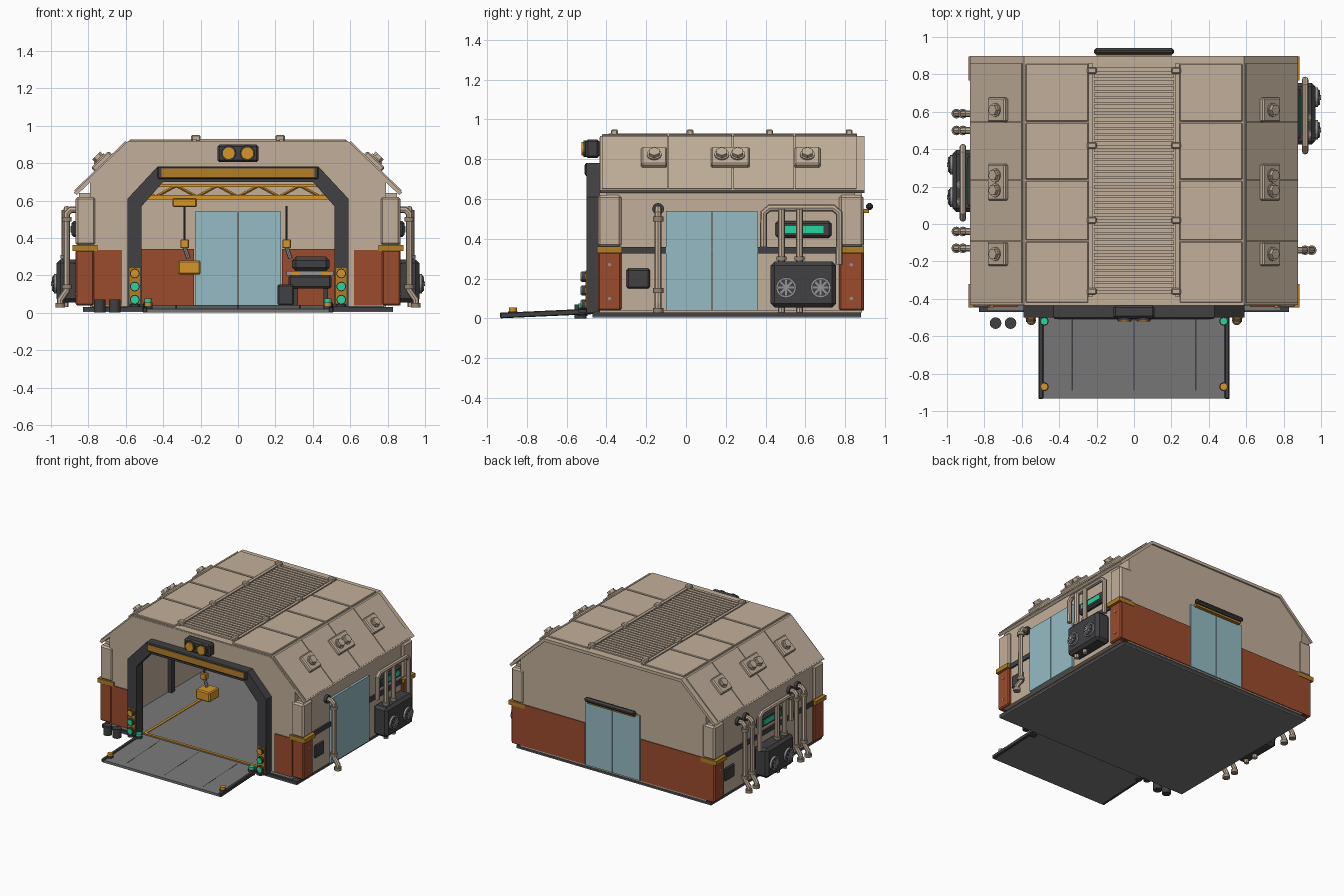
import bpy, bmesh, math
from mathutils import Vector, Matrix

if "Cube" in bpy.data.objects:
    bpy.data.objects.remove(bpy.data.objects["Cube"])


def material(name, *rgb):
    mat = bpy.data.materials.new(name)
    mat.use_nodes = True
    mat.diffuse_color = (*rgb, 1)
    mat.node_tree.nodes["Principled BSDF"].inputs["Base Color"].default_value = (*rgb, 1)
    return mat


TAN = material("sand panel", .54, .43, .325)
SHADE = material("dark sand", .3, .24, .18)
BRICK = material("rust red", .33, .07, .026)
ORANGE = material("safety orange", .66, .3, .022)
MUSTARD = material("dull mustard", .45, .21, .02)
DARK = material("charcoal", .052, .052, .056)
GREY = material("deck grey", .19, .19, .19)
TEAL = material("door blue", .3, .5, .55)
GREEN = material("signal green", .022, .66, .35)
STEEL = material("steel", .3, .3, .32)


def finish(name, bm, mat, bevel=0):
    bmesh.ops.recalc_face_normals(bm, faces=bm.faces)
    mesh = bpy.data.meshes.new(name)
    bm.to_mesh(mesh)
    bm.free()
    mesh.materials.append(mat)
    obj = bpy.data.objects.new(name, mesh)
    bpy.context.collection.objects.link(obj)
    if bevel:
        mod = obj.modifiers.new("bevel", "BEVEL")
        mod.width, mod.segments = bevel, 1
    return obj


def box(name, mat, xs, ys, zs, bevel=0, turn=None):
    """Box from x, y and z ranges, optionally turned about its own centre."""
    bm = bmesh.new()
    bmesh.ops.create_cube(bm, size=1)
    spans = [sorted(r) for r in (xs, ys, zs)]
    size = [b - a for a, b in spans]
    mid = Vector([(a + b) / 2 for a, b in spans])
    bm.transform(Matrix.Translation(mid) @ (turn or Matrix()) @ Matrix.Diagonal((*size, 1)))
    return finish(name, bm, mat, bevel)


def prism(name, mat, outline, y0, y1):
    """Extrude an x-z outline along y."""
    bm = bmesh.new()
    face = bm.faces.new([bm.verts.new((x, y0, z)) for x, z in outline])
    new = bmesh.ops.extrude_face_region(bm, geom=[face])["geom"]
    bmesh.ops.translate(bm, vec=(0, y1 - y0, 0), verts=[v for v in new if isinstance(v, bmesh.types.BMVert)])
    return finish(name, bm, mat)


def rod(name, mat, start, end, radius, sides=12):
    start, end = Vector(start), Vector(end)
    axis = end - start
    bm = bmesh.new()
    bmesh.ops.create_cone(bm, cap_ends=True, segments=sides, radius1=radius, radius2=radius, depth=axis.length)
    bm.transform(Matrix.Translation((start + end) / 2) @ axis.to_track_quat("Z", "Y").to_matrix().to_4x4())
    return finish(name, bm, mat)


def pipe(name, points, radius=.018):
    curve = bpy.data.curves.new(name, "CURVE")
    curve.dimensions, curve.bevel_depth, curve.bevel_resolution = "3D", radius, 2
    curve.use_fill_caps = True
    line = curve.splines.new("POLY")
    line.points.add(len(points) - 1)
    for point, co in zip(line.points, points):
        point.co = (*co, 1)
    curve.materials.append(TAN)
    obj = bpy.data.objects.new(name, curve)
    bpy.context.collection.objects.link(obj)
    bpy.ops.object.select_all(action="DESELECT")
    obj.select_set(True)
    bpy.context.view_layer.objects.active = obj
    bpy.ops.object.convert(target="MESH")
    bpy.ops.object.shade_smooth_by_angle()


def mirrored(half):
    return half + [(-x, z) for x, z in reversed(half)]


FRONT, BACK, FLOOR, BELT, WALL = -.435, .885, .035, .335, .85
SLOPE = math.atan2(.275, .285)

# Floor, deck and painted guide lines
box("floor_underside", GREY, (-.83, .83), (-.47, .88), (.004, .01))
box("floor_slab", DARK, (-.83, .83), (-.47, .88), (.01, .03))
box("deck", GREY, (-.78, .78), (-.46, .85), (.03, FLOOR))
for s in (-1, 1):
    box("floor_line_side", ORANGE, (s * .5, s * .48), (-.42, .4), (FLOOR, .04))
box("floor_line_front", ORANGE, (-.5, .5), (-.44, -.42), (FLOOR, .04))

# Front wall with arched opening, and back wall
prism("front_wall", TAN, mirrored([(.53, .03), (.79, .03), (.79, .715), (.585, .91)])
      + [(-.53, .03), (-.53, .58), (-.41, .71), (.41, .71), (.53, .58)], FRONT, -.4)
prism("back_wall", TAN, mirrored([(.79, .03), (.79, .715), (.585, .91)]), .85, BACK)
for s in (-1, 1):
    box("front_panel", BRICK, (s * .62, s * .77), (FRONT, -.443), (.04, BELT))
    box("back_panel", BRICK, (s * .235, s * .86), (BACK, .892), (.04, .36))
    box("inner_back_panel", BRICK, (s * .235, s * .77), (.841, .85), (.04, .34))
    box("side_wall", TAN, (s * .76, s * WALL), (-.4, .85), (.04, .64))
    box("upper_wall", TAN, (s * .75, s * .79), (FRONT, BACK), (.03, .72))
    box("side_belt", DARK, (s * WALL, s * .862), (-.33, .78), (.325, .36))
    box("inner_rib", DARK, (s * .72, s * .75), (.22, .26), (FLOOR, .7))
    # Corner posts
    for y0, y1 in ((-.443, -.325), (.77, .891)):
        box("post_base", BRICK, (s * .77, s * .868), (y0, y1), (.04, BELT), .008)
        box("post_top", TAN, (s * .76, s * .868), (y0, y1), (.36, .62), .012)
        box("post_band", MUSTARD, (s * .75, s * .885), (y0 - .004, y1 + .004), (.33, .362))
        for z in (.1, .27):
            rod("post_bolt", STEEL, (s * .86, (y0 + y1) / 2, z), (s * .873, (y0 + y1) / 2, z), .009, 6)

# Roof shell
prism("roof_shell", TAN, mirrored([(.878, .643), (.588, .918)])[::-1]
      + mirrored([(.862, .63), (.58, .895)]), -.433, .897)

# Roof plates, slope plates and vents
seams = [-.425, -.09, .235, .545, .86]
for s in (-1, 1):
    lean = Matrix.Rotation(s * SLOPE, 4, "Y")
    normal = Vector((s * math.sin(SLOPE), 0, math.cos(SLOPE)))
    for y0, y1 in zip(seams, seams[1:]):
        box("roof_plate", TAN, (s * .245, s * .58), (y0 + .004, y1 - .004), (.91, .927), .004)
        mid = Vector((s * .734, 0, .781)) + normal * .001
        box("slope_plate", TAN, (mid.x - .19, mid.x + .19), (y0 + .003, y1 - .003),
            (mid.z - .006, mid.z + .006), 0, lean)
    for y0, y1, knobs in ((-.225, -.095, [-.16]), (.125, .32, [.18, .26]), (.545, .675, [.61])):
        mid = Vector((s * .727, 0, .808))
        box("vent_plate", TAN, (mid.x - .065, mid.x + .065), (y0, y1), (mid.z - .018, mid.z + .018), .008, lean)
        for y in knobs:
            base = mid + Vector((0, y, 0))
            rod("vent_collar", TAN, base, base + normal * .026, .037, 12)
            rod("vent_knob", TAN, base, base + normal * .045, .03, 6)
    box("ridge_rail", TAN, (s * .222, s * .242), (-.39, .86), (.91, .93))
    for y in (-.36, .02, .42, .82):
        box("rail_clip", TAN, (s * .2, s * .25), (y - .017, y + .017), (.915, .95), .006)

# Ribbed roof strip
rib = box("roof_ribs", TAN, (-.215, .215), (-.375, -.352), (.91, .928))
array = rib.modifiers.new("repeat", "ARRAY")
array.count, array.use_relative_offset, array.use_constant_offset = 37, False, True
array.constant_offset_displace = (0, .033, 0)

# Entrance frame with light strip and signal lamps
prism("entrance_frame", DARK, mirrored([(.515, .03), (.59, .03), (.59, .61), (.43, .782)])
      + [(-.515, .03), (-.515, .57), (-.4, .7), (.4, .7), (.515, .57)], -.5, -.43)
box("frame_beam", DARK, (-.43, .43), (-.507, -.44), (.715, .782), .006)
box("beam_strip", MUSTARD, (-.41, .41), (-.51, -.5), (.727, .77))
for s in (-1, 1):
    box("lamp_plate", MUSTARD, (s * .525, s * .58), (-.506, -.5), (.05, .24))
    for z, mat in ((.21, ORANGE), (.14, GREEN), (.07, GREEN)):
        rod("lamp_hood", DARK, (s * .552, -.5, z), (s * .552, -.525, z), .026)
        rod("signal_lamp", mat, (s * .552, -.5, z), (s * .552, -.53, z), .021)
    rod("frame_foot", DARK, (s * .55, -.515, .03), (s * .55, -.515, .045), .026)

# Twin floodlight above the entrance
box("floodlight_box", DARK, (-.11, .11), (-.505, FRONT), (.805, .9), .012)
for s in (-1, 1):
    rod("floodlight_ring", DARK, (s * .05, -.5, .853), (s * .05, -.515, .853), .041, 16)
    rod("floodlight", ORANGE, (s * .05, -.5, .853), (s * .05, -.525, .853), .034, 16)

# Loading ramp
tilt = Matrix.Rotation(math.atan(.045), 4, "X")
box("ramp_deck", GREY, (-.49, .49), (-.933, -.46), (.012, .031), 0, tilt)
for x in (-.33, 0, .33):
    box("ramp_seam", DARK, (x - .003, x + .003), (-.89, -.48), (.028, .032), 0, tilt)
for s in (-1, 1):
    box("ramp_rail", DARK, (s * .485, s * .51), (-.935, -.46), (.011, .039), .004, tilt)
    for y, z, mat in ((-.87, .02, ORANGE), (-.52, .04, GREEN)):
        rod("ramp_lamp_base", DARK, (s * .48, y, .012), (s * .48, y, z + .015), .024)
        rod("ramp_lamp", mat, (s * .48, y, z), (s * .48, y, z + .035), .02)
for x in (-.74, -.66):
    rod("bollard", DARK, (x, -.53, 0), (x, -.53, .07), .031, 16)

# Double doors at the back and on the left side
for lo, hi in ((-.23, -.002), (.002, .23)):
    box("back_door_leaf", TEAL, (lo, hi), (.835, .895), (.04, .54))
    box("side_door_leaf", TEAL, (.74, .868), (lo + .13, hi + .13), (.04, .54))
box("back_door_hood", DARK, (-.215, .215), (.905, .94), (.545, .58), .012)
box("back_hood_strip", MUSTARD, (-.2, .2), (BACK, .92), (.53, .55))


def down_pipe(s, y):
    """Wall pipe that bends out at its foot."""
    path = ((WALL, .55), (.895, .55), (.915, .53), (.915, .12), (.95, .07), (.95, .03))
    pipe("down_pipe", [(s * x, y, z) for x, z in path])
    for x, z in ((.915, .5), (.915, .14), (.95, .04)):
        rod("pipe_collar", SHADE, (s * x, y, z - .012), (s * x, y, z + .012), .026)
    rod("wall_flange", DARK, (s * WALL, y, .55), (s * .87, y, .55), .03)


def machine(s, yc):
    """Cooling unit with two fans, status screen and pipework."""
    box("cooler_body", DARK, (s * WALL, s * .97), (yc - .165, yc + .165), (.055, .285), .02)
    for y in (yc - .087, yc + .087):
        rod("fan_ring", STEEL, (s * .96, y, .155), (s * .985, y, .155), .052, 16)
        rod("fan_disc", DARK, (s * .97, y, .155), (s * .99, y, .155), .043, 16)
        for k in range(4):
            box("fan_blade", STEEL, (s * .985, s * .995), (y - .04, y + .04), (.15, .16), 0,
                Matrix.Rotation(k * math.pi / 4, 4, "X"))
        rod("fan_hub", STEEL, (s * .98, y, .155), (s * 1, y, .155), .013)
    box("screen_case", DARK, (s * WALL, s * .89), (yc - .14, yc + .14), (.405, .49), .012)
    box("screen", GREEN, (s * .88, s * .895), (yc - .1, yc + .1), (.43, .465))
    loop = ((-.2, .36), (-.2, .53), (-.17, .555), (.15, .555), (.18, .53), (.18, .27))
    pipe("pipe_loop", [(s * .915, yc + y, z) for y, z in loop])
    for y in (yc - .11, yc - .02):
        pipe("riser", [(s * .925, y, z) for z in (.03, .55)])
        rod("riser_collar", SHADE, (s * .925, y, .29), (s * .925, y, .31), .025)


machine(1, .59)
machine(-1, .23)
down_pipe(1, -.14)
for y in (.59, .5, -.04, -.13):
    down_pipe(-1, y)
for s, y in ((1, -.24), (-1, .7)):
    box("meter_box", DARK, (s * WALL, s * .868), (y - .058, y + .058), (.15, .25), .008)

# Overhead crane: truss, trolley, hooks and load
box("truss_chord", ORANGE, (-.75, .75), (-.02, .02), (.605, .63))
box("truss_top", ORANGE, (-.7, .7), (-.012, .012), (.672, .688))
for k in range(-6, 6):
    up = k % 2
    rod("truss_brace", ORANGE, (k * .11, 0, .62 + .06 * up), ((k + 1) * .11, 0, .68 - .06 * up), .008, 4)
box("trolley", ORANGE, (-.35, -.22), (-.05, .05), (.565, .612), .006)
for x in (-.285, .26):
    rod("cable", DARK, (x, 0, .38), (x, 0, .57), .006, 6)
    box("hook_block", ORANGE, (x - .023, x + .023), (-.02, .02), (.345, .392), .004)
    rod("hook", STEEL, (x, 0, .35), (x + .02, 0, .29), .012, 8)
box("hanging_load", ORANGE, (-.32, -.2), (-.06, .06), (.205, .28), .008)

# Workbench
box("bench_body", DARK, (.27, .5), (.2, .45), (.13, .2), .01)
box("bench_top", STEEL, (.26, .51), (.18, .47), (.2, .222))
box("bench_cabinet", DARK, (.29, .49), (.25, .45), (.222, .3), .02)
box("bench_drawer", DARK, (.21, .3), (.16, .4), (.04, .15), .008)
for x in (.31, .47):
    box("bench_label", ORANGE, (x - .02, x + .02), (.174, .18), (.2, .22))
    box("bench_leg", DARK, (x - .012, x + .012), (.24, .42), (FLOOR, .14))
